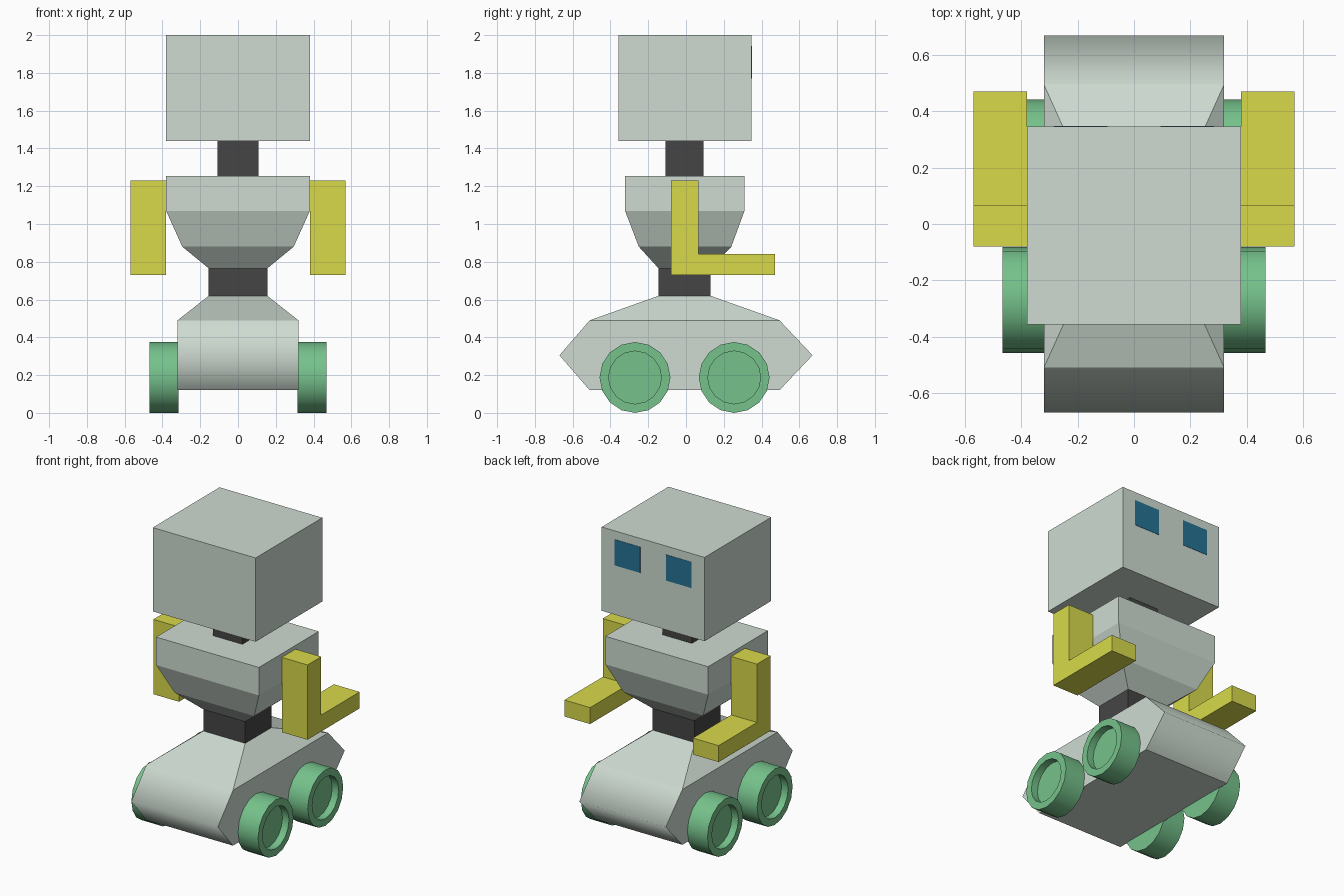
import bpy, bmesh
from math import cos, sin, pi

if "Cube" in bpy.data.objects:
    bpy.data.objects.remove(bpy.data.objects["Cube"])


def material(name, r, g, b):
    m = bpy.data.materials.new(name)
    m.diffuse_color = (r, g, b, 1)
    m.use_nodes = True
    m.node_tree.nodes["Principled BSDF"].inputs["Base Color"].default_value = m.diffuse_color
    return m


PALE = material("pale_shell", 0.62, 0.71, 0.64)
DARK = material("dark_joint", 0.06, 0.06, 0.06)
YELLOW = material("yellow_arm", 0.69, 0.70, 0.07)
GREEN = material("green_wheel", 0.18, 0.54, 0.26)
BLUE = material("blue_eye", 0.02, 0.17, 0.30)


def loft(name, rings, mat, smooth=()):
    """Skin a stack of equal-length point rings and cap both ends."""
    bm = bmesh.new()
    loops = [[bm.verts.new(p) for p in ring] for ring in rings]
    n = len(loops[0])
    for k, (a, b) in enumerate(zip(loops, loops[1:])):
        for i in range(n):
            j = (i + 1) % n
            f = bm.faces.new((a[i], a[j], b[j], b[i]))
            f.smooth = k in smooth
    bm.faces.new(loops[0])
    bm.faces.new(loops[-1])
    bmesh.ops.recalc_face_normals(bm, faces=bm.faces)
    mesh = bpy.data.meshes.new(name)
    bm.to_mesh(mesh)
    bm.free()
    mesh.materials.append(mat)
    ob = bpy.data.objects.new(name, mesh)
    bpy.context.collection.objects.link(ob)
    return ob


def rect(x, y0, y1, z, cx=0):
    return [(cx - x, y0, z), (cx + x, y0, z), (cx + x, y1, z), (cx - x, y1, z)]


def extrude_x(profile, x0, x1):
    return [[(x, y, z) for y, z in profile] for x in (x0, x1)]


def circle(r, x, y, z, n=16):
    return [(x, y + r * cos(2 * pi * i / n), z + r * sin(2 * pi * i / n)) for i in range(n)]


# head and neck
loft("head", [rect(0.38, -0.357, 0.347, z) for z in (1.44, 2.0)], PALE)
loft("neck", [rect(0.108, -0.108, 0.092, z) for z in (1.255, 1.44)], DARK)

# tapered torso and waist
loft("torso", [rect(0.155, -0.145, 0.13, 0.765), rect(0.295, -0.25, 0.24, 0.88),
               rect(0.38, -0.322, 0.309, 1.068), rect(0.38, -0.322, 0.309, 1.255)], PALE)
loft("waist", [rect(0.155, -0.145, 0.13, z) for z in (0.62, 0.765)], DARK)

# wheeled base: hexagonal sides with a sloped top
base = loft("base", [rect(0.32, -0.51, 0.495, 0.12), rect(0.32, -0.67, 0.67, 0.305),
                     rect(0.32, -0.51, 0.495, 0.49), rect(0.155, -0.145, 0.13, 0.62)], PALE)
for f in base.data.polygons:
    f.use_smooth = abs(f.normal.x) < 0.1 and abs(f.normal.y) > 0.5

ARM = [(-0.08, 0.73), (0.47, 0.73), (0.47, 0.84), (0.065, 0.84), (0.065, 1.23), (-0.08, 1.23)]

for side, s in (("right", 1), ("left", -1)):
    # bent arm
    loft(side + "_arm", extrude_x(ARM, s * 0.38, s * 0.57), YELLOW)
    # flat square eye on the face
    loft(side + "_eye", [rect(0.095, 0.34, 0.349, z, s * 0.19) for z in (1.77, 1.943)], BLUE)
    # wheels with recessed hubs
    for end, y in (("front", -0.27), ("rear", 0.255)):
        steps = ((0.1875, 0.315), (0.1875, 0.468), (0.14, 0.468), (0.14, 0.42))
        loft(f"{side}_{end}_wheel", [circle(r, s * x, y, 0.1875) for r, x in steps],
             GREEN, smooth=(0, 2))
